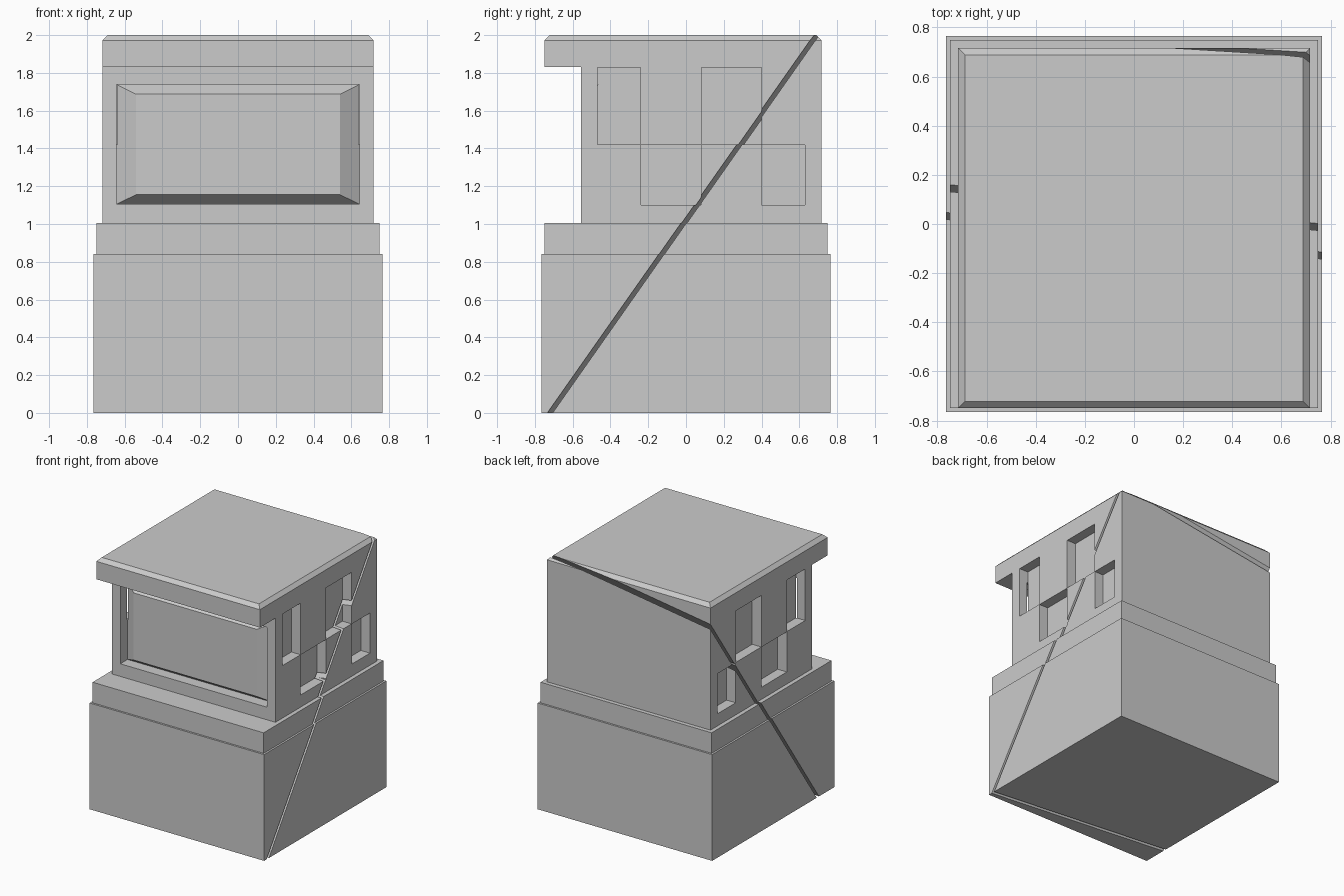
import bpy, bmesh
from mathutils import Vector, Matrix

if "Cube" in bpy.data.objects:
    bpy.data.objects.remove(bpy.data.objects["Cube"])


def make_object(name, bm):
    bmesh.ops.recalc_face_normals(bm, faces=bm.faces[:])
    mesh = bpy.data.meshes.new(name)
    bm.to_mesh(mesh)
    bm.free()
    ob = bpy.data.objects.new(name, mesh)
    bpy.context.collection.objects.link(ob)
    return ob


def box(name, lo, hi):
    bm = bmesh.new()
    bmesh.ops.create_cube(bm, size=1)
    lo, hi = Vector(lo), Vector(hi)
    bmesh.ops.scale(bm, vec=hi - lo, verts=bm.verts)
    bmesh.ops.translate(bm, vec=(lo + hi) / 2, verts=bm.verts)
    return make_object(name, bm)


def combine(target, other, operation):
    """Apply a boolean and discard the helper object."""
    other.hide_render = True
    mod = target.modifiers.new("cut", 'BOOLEAN')
    mod.operation = operation
    mod.solver = 'EXACT'
    mod.object = other
    bpy.context.view_layer.objects.active = target
    bpy.ops.object.modifier_apply(modifier=mod.name)
    bpy.data.objects.remove(other)


# Upper body with overhanging lintel: side profile extruded along x
profile = [(-.555, .95), (-.555, 1.83), (-.75, 1.83), (-.75, 2.0), (.717, 2.0), (.717, .95)]
W = .717
bm = bmesh.new()
face = bm.faces.new([bm.verts.new((-W, y, z)) for y, z in profile])
ext = bmesh.ops.extrude_face_region(bm, geom=[face])
bmesh.ops.translate(bm, vec=(2 * W, 0, 0),
                    verts=[v for v in ext["geom"] if isinstance(v, bmesh.types.BMVert)])
bmesh.ops.recalc_face_normals(bm, faces=bm.faces[:])
# Chamfered top rim
rim = [e for e in bm.edges if all(v.co.z > 1.99 for v in e.verts)]
bmesh.ops.bevel(bm, geom=rim, offset=.028, segments=1, affect='EDGES')
block = make_object("fractured_block", bm)

# Stepped plinth
combine(block, box("plinth_collar", (-.75, -.75, .8), (.75, .75, 1.005)), 'UNION')
combine(block, box("plinth_base", (-.765, -.765, 0), (.765, .765, .842)), 'UNION')

# Front recess with a raised, sloped-edge panel: rings of half width, bottom, top, y
rings = [(.643, 1.105, 1.738, -.65), (.643, 1.105, 1.738, -.465), (.54, 1.155, 1.687, -.535)]
bm = bmesh.new()
loops = [[bm.verts.new(p) for p in ((-h, y, b), (h, y, b), (h, y, t), (-h, y, t))]
         for h, b, t, y in rings]
for a, b in zip(loops, loops[1:]):
    for i in range(4):
        j = (i + 1) % 4
        bm.faces.new((a[i], a[j], b[j], b[i]))
bm.faces.new(loops[0])
bm.faces.new(loops[-1])
combine(block, make_object("front_recess_cutter", bm), 'DIFFERENCE')

# Staggered side niches on both flanks
niches = [(-.47, -.24, 1.42, 1.83), (.08, .40, 1.42, 1.83),
          (-.24, .08, 1.10, 1.42), (.40, .63, 1.10, 1.42)]
e = .001
for y0, y1, z0, z1 in niches:
    for side in (-1, 1):
        xs = sorted((side * .637, side * .8))
        combine(block, box("niche_cutter", (xs[0], y0 + e, z0 + e), (xs[1], y1 - e, z1 - e)),
                'DIFFERENCE')

# Fracture gaps: thin slabs on planes z = c + a*x + b*y
cracks = [(.91, .15, 1.423), (2.301, -.144, -1.82), (1.137, -1.62, -1.093),
          (.789, -.123, -1.232), (.533, .629, -.482)]
GAP = .023
for c, a, b in cracks:
    n = Vector((-a, -b, 1)).normalized()
    center = n * (n.dot(Vector((0, 0, c - 1)))) + Vector((0, 0, 1))
    bm = bmesh.new()
    bmesh.ops.create_cube(bm, size=1)
    rot = n.to_track_quat('Z', 'Y').to_matrix().to_4x4()
    bm.transform(Matrix.Translation(center) @ rot @ Matrix.Diagonal((6, 6, GAP, 1)))
    combine(block, make_object("crack_cutter", bm), 'DIFFERENCE')
